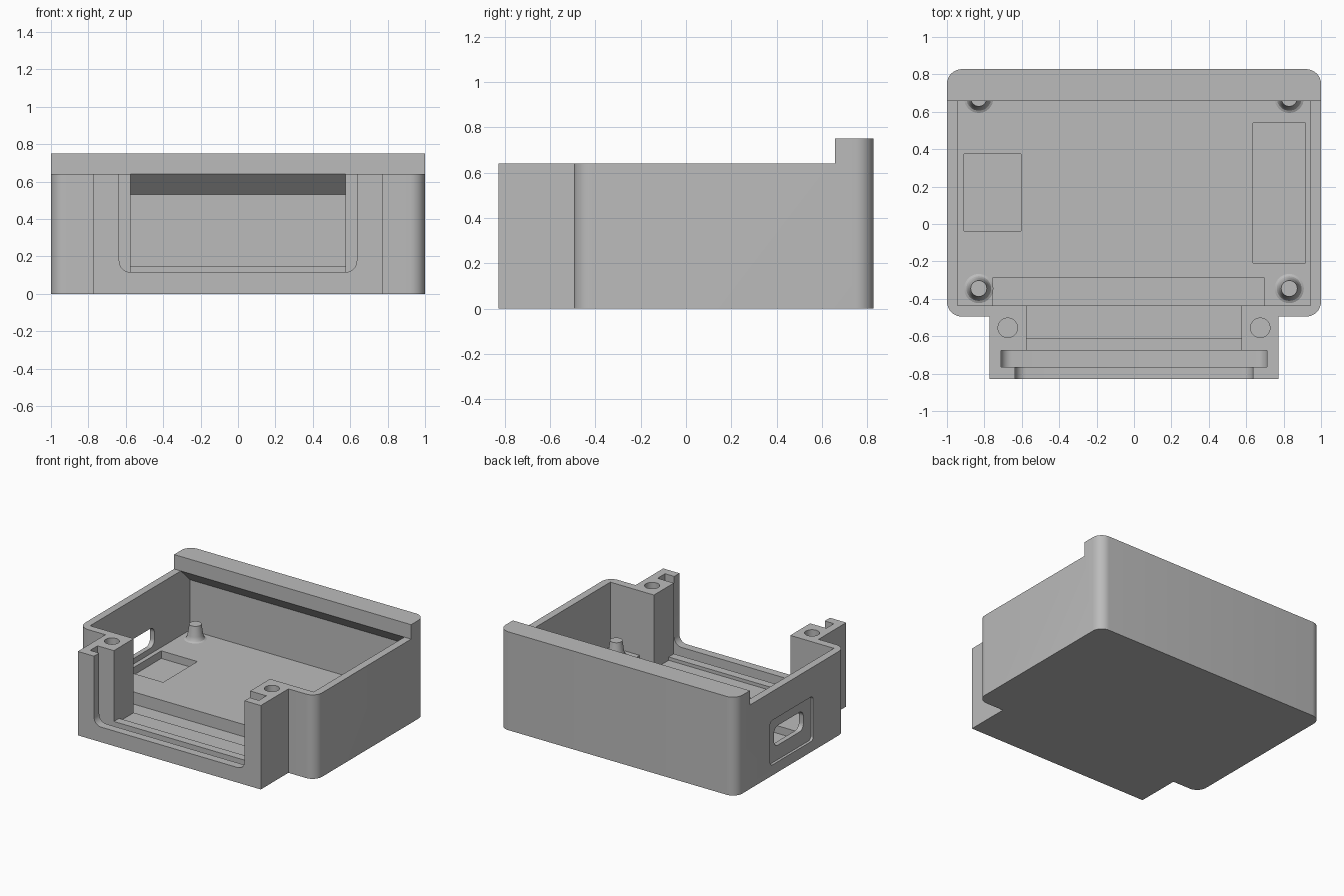
import bpy, bmesh, math

if "Cube" in bpy.data.objects:
    bpy.data.objects.remove(bpy.data.objects["Cube"], do_unlink=True)

grey = bpy.data.materials.new("plain grey")
grey.use_nodes = True
grey.diffuse_color = (0.5, 0.5, 0.5, 1)
grey.node_tree.nodes["Principled BSDF"].inputs["Base Color"].default_value = (0.5, 0.5, 0.5, 1)


def finish(bm, name):
    bmesh.ops.recalc_face_normals(bm, faces=bm.faces)
    mesh = bpy.data.meshes.new(name)
    bm.to_mesh(mesh)
    bm.free()
    mesh.materials.append(grey)
    obj = bpy.data.objects.new(name, mesh)
    bpy.context.collection.objects.link(obj)
    return obj


def prism(name, outline, axis, start, end):
    """Extrude a 2D outline along an axis; the outline uses the other two axes in order."""
    bm = bmesh.new()

    def ring(d):
        return [bm.verts.new({"x": (d, u, v), "y": (u, d, v), "z": (u, v, d)}[axis]) for u, v in outline]

    a, b = ring(start), ring(end)
    bm.faces.new(a)
    bm.faces.new(b[::-1])
    n = len(a)
    for i in range(n):
        j = (i + 1) % n
        bm.faces.new((a[i], b[i], b[j], a[j]))
    return finish(bm, name)


def rounded(u0, u1, v0, v1, r, steps=8):
    """Outline of a rectangle with rounded corners."""
    corners = [(u1 - r, v1 - r), (u0 + r, v1 - r), (u0 + r, v0 + r), (u1 - r, v0 + r)]
    points = []
    for k, (cu, cv) in enumerate(corners):
        for i in range(steps + 1):
            t = (k + i / steps) * math.pi / 2
            points.append((cu + r * math.cos(t), cv + r * math.sin(t)))
    return points


def box(name, x0, x1, y0, y1, z0, z1):
    return prism(name, [(x0, y0), (x1, y0), (x1, y1), (x0, y1)], "z", z0, z1)


def circle(cx, cy, r, n=32):
    return [(cx + r * math.cos(2 * math.pi * i / n), cy + r * math.sin(2 * math.pi * i / n)) for i in range(n)]


def combine(target, other, operation):
    mod = target.modifiers.new("combine", "BOOLEAN")
    mod.operation, mod.solver, mod.object = operation, "EXACT", other
    bpy.context.view_layer.objects.active = target
    bpy.ops.object.modifier_apply(modifier=mod.name)
    bpy.data.objects.remove(other, do_unlink=True)


def smooth(obj):
    bpy.ops.object.select_all(action="DESELECT")
    obj.select_set(True)
    bpy.context.view_layer.objects.active = obj
    bpy.ops.object.shade_smooth_by_angle(angle=math.radians(30))


FLOOR, RIM, TOP = 0.148, 0.64, 0.75
HIGH = 1.2

# Rounded housing with a raised rear ridge and a narrower front block
housing = prism("housing", rounded(-1, 1, -0.495, 0.828, 0.08), "z", 0, TOP)
combine(housing, box("rim_cutter", -1.2, 1.2, -1, 0.658, RIM, HIGH), "DIFFERENCE")
combine(housing, box("front_block", -0.772, 0.772, -0.828, -0.46, 0, RIM), "UNION")

# Main cavity, undercut beneath the rear ridge
cavity = [(-0.435, FLOOR), (0.77, FLOOR), (0.77, 0.53), (0.658, RIM), (0.658, HIGH), (-0.435, HIGH)]
combine(housing, prism("cavity", cavity, "x", -0.943, 0.943), "DIFFERENCE")

cutters = [
    # Front opening: outer lip, panel slot, ridge and sill
    prism("lip_cutter", rounded(-0.635, 0.635, 0.115, HIGH, 0.06), "y", -0.9, -0.7),
    prism("slot_cutter", rounded(-0.712, 0.712, 0.045, HIGH, 0.06), "y", -0.765, -0.675),
    box("ridge_cutter", -0.575, 0.575, -0.71, -0.55, 0.1, HIGH),
    box("sill_cutter", -0.575, 0.575, -0.612, -0.4, 0.075, HIGH),
    # Recesses in the floor
    box("front_recess", -0.755, 0.695, -0.435, -0.285, 0.055, 0.3),
    box("small_recess", -0.91, -0.605, -0.038, 0.375, 0.09, 0.3),
    box("large_recess", 0.637, 0.918, -0.208, 0.54, 0.09, 0.3),
    # Connector window in the side wall
    prism("port_recess", rounded(-0.105, 0.415, 0.08, 0.42, 0.03), "x", -1.1, -0.98),
    prism("port_hole", rounded(-0.015, 0.34, 0.19, 0.34, 0.05), "x", -1.1, -0.92),
]
# Screw holes in the front posts
for side in (-1, 1):
    cutters.append(prism("screw_hole", circle(side * 0.675, -0.555, 0.052), "z", 0.25, HIGH))
for cutter in cutters:
    combine(housing, cutter, "DIFFERENCE")
smooth(housing)

# Standoff pins with flared feet
PIN = [(0.078, FLOOR), (0.066, 0.154), (0.058, 0.167), (0.054, 0.185), (0.043, 0.262)]
for side, x in (("right", -0.83), ("left", 0.83)):
    for place, y in (("front", -0.345), ("rear", 0.672)):
        bm = bmesh.new()
        rings = [[bm.verts.new((u, v, z)) for u, v in circle(x, y, r)]
                 for r, z in [(PIN[0][0], FLOOR - 0.01)] + PIN]
        for low, high in zip(rings, rings[1:]):
            for i in range(len(low)):
                j = (i + 1) % len(low)
                bm.faces.new((low[i], low[j], high[j], high[i]))
        bm.faces.new(rings[0][::-1])
        bm.faces.new(rings[-1])
        smooth(finish(bm, f"{place}_{side}_standoff"))
